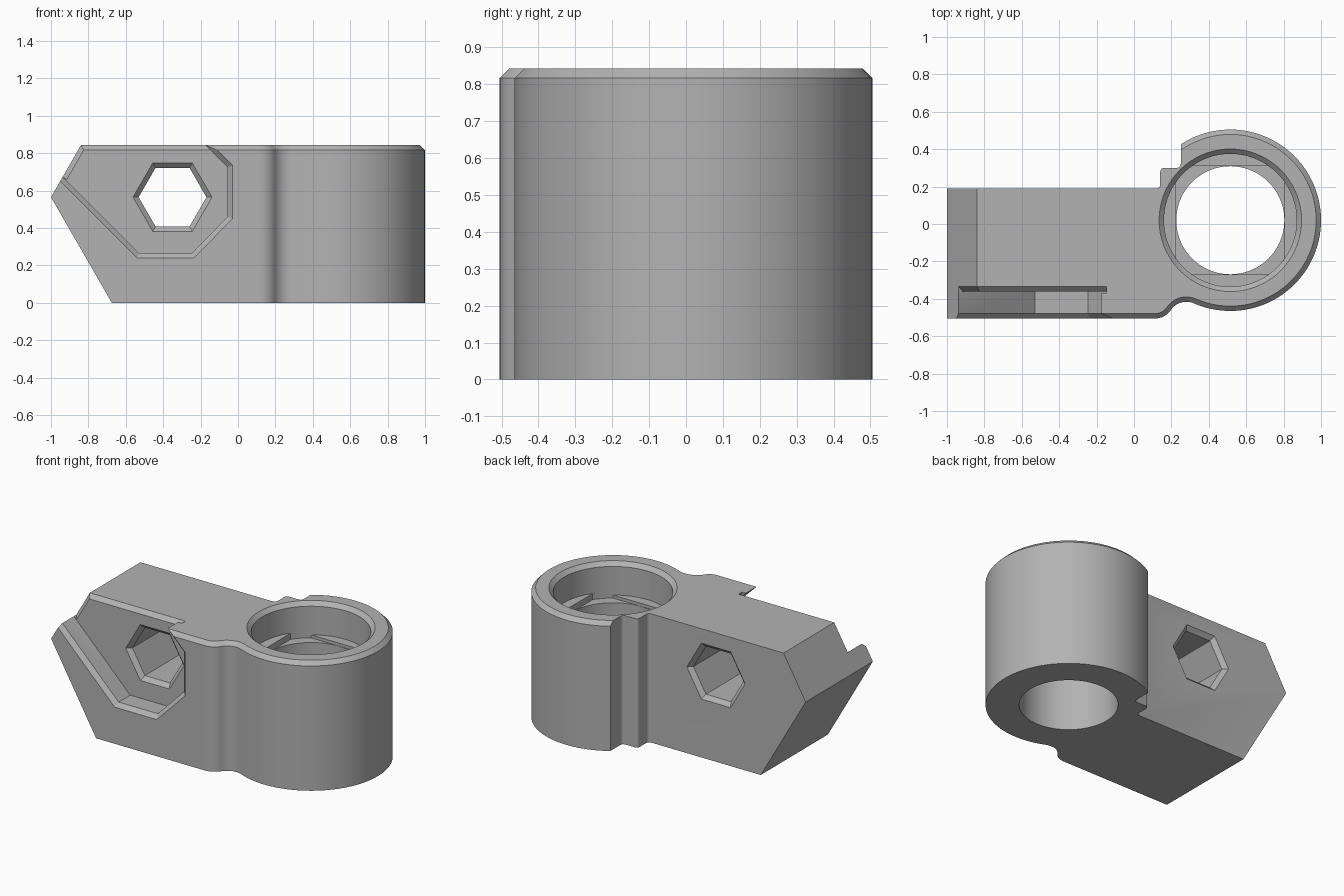
import bpy, bmesh
from math import sin, cos, pi, atan2, acos, hypot, sqrt, radians
from mathutils import Vector

if "Cube" in bpy.data.objects:
    bpy.data.objects.remove(bpy.data.objects["Cube"])

TOP, BEVEL = 0.843, 0.026            # height and edge chamfer
FRONT, BACK, FLOOR = -0.505, 0.19, -0.36
CX, CY, R = 0.515, 0.02, 0.485       # clamp ring

grey = bpy.data.materials.new("plain_grey")
grey.use_nodes = True
grey.diffuse_color = (0.45, 0.45, 0.45, 1)
grey.node_tree.nodes["Principled BSDF"].inputs["Base Color"].default_value = grey.diffuse_color


def loft(name, rings):
    """Closed solid through rings of equal point count."""
    bm = bmesh.new()
    rows = [[bm.verts.new(p) for p in ring] for ring in rings]
    n = len(rows[0])
    for a, b in zip(rows, rows[1:]):
        for i in range(n):
            j = (i + 1) % n
            bm.faces.new((a[i], a[j], b[j], b[i]))
    bm.faces.new(rows[0])
    bm.faces.new(rows[-1])
    bmesh.ops.remove_doubles(bm, verts=bm.verts, dist=1e-5)
    bmesh.ops.recalc_face_normals(bm, faces=bm.faces)
    mesh = bpy.data.meshes.new(name)
    bm.to_mesh(mesh)
    bm.free()
    mesh.materials.append(grey)
    obj = bpy.data.objects.new(name, mesh)
    bpy.context.collection.objects.link(obj)
    return obj


def arc(x, y, r, a, b, n):
    return [(x + r * cos(a + (b - a) * i / n), y + r * sin(a + (b - a) * i / n))
            for i in range(n + 1)]


def offset(poly, d):
    """Shrink a counter-clockwise polygon by d with mitred corners."""
    out = []
    for i, p in enumerate(poly):
        p = Vector(p)
        u = (p - Vector(poly[i - 1])).normalized()
        v = (Vector(poly[(i + 1) % len(poly)]) - p).normalized()
        m = Vector((-u.y, u.x)) + Vector((-v.y, v.x))
        out.append(p + m * (2 * d / m.length_squared))
    return out


def xz(poly, y):
    return [(p[0], y, p[1]) for p in poly]


def outline(d, z):
    """Plan outline; d insets the chamfered front and ring edge."""
    r = 0.1
    c2x = 0.28
    c2y = CY - sqrt((R + r) ** 2 - (CX - c2x) ** 2)
    c1y = FRONT + r
    c1x = c2x - sqrt(4 * r * r - (c1y - c2y) ** 2)
    t1 = atan2(c2y - c1y, c2x - c1x)
    t2 = atan2(CY - c2y, CX - c2x)
    step, f = 0.25, 0.02
    pts = [(-1.1, FRONT + d)]
    pts += arc(c1x, c1y, r - d, -pi / 2, t1, 8)
    pts += arc(c2x, c2y, r + d, t1 + pi, t2, 10)[1:]
    pts += arc(CX, CY, R - d, t2 - pi, acos((step - CX) / (R - d)), 64)[1:]
    # stepped rear shoulder with small rounded corners
    pts += arc(step - f, 0.30 + f, f, 0, -pi / 2, 4)
    pts += arc(0.14 + f, 0.30 - f, f, pi / 2, pi, 4)
    pts += arc(0.14 - f, BACK + f, f, 0, -pi / 2, 4)
    pts += [(-1.1, BACK)]
    return [(x, y, z) for x, y in pts]


body = loft("clamp_body", [outline(0, 0), outline(0, TOP - BEVEL), outline(BEVEL, TOP)])


def cut(cutter, op='DIFFERENCE'):
    cutter.hide_render = True
    mod = body.modifiers.new(cutter.name, 'BOOLEAN')
    mod.operation, mod.solver, mod.object = op, 'EXACT', cutter
    bpy.context.view_layer.objects.active = body
    bpy.ops.object.modifier_apply(modifier=mod.name)
    bpy.data.objects.remove(cutter)


# pointed end
side = [(-0.617, -0.1), (1.5, -0.1), (1.5, 0.943), (-0.782, 0.943), (-1, 0.565)]
cut(loft("end_profile", [xz(side, -1), xz(side, 1)]), 'INTERSECT')

# front recess with a chamfered mouth
pocket = [(-0.54, 0.24), (-0.235, 0.24), (-0.03, 0.45), (-0.03, 0.735), (-0.4, 1.105), (-1.405, 1.105)]
inner = offset(pocket, BEVEL)
cut(loft("recess", [xz(inner, FLOOR), xz(inner, FRONT + BEVEL), xz(offset(pocket, -BEVEL), FRONT - BEVEL)]))


# chamfers where the recess floor meets the top and the sloped end
def edge_chamfer(name, ends, n):
    n = Vector(n)
    rings = []
    for e in ends:
        a, b = Vector(e) - n * (BEVEL + 0.01), Vector(e) + n * 0.01
        rings.append([(a.x, FLOOR - 0.01, a.y), (b.x, FLOOR + BEVEL + 0.01, b.y), (b.x, FLOOR - 0.01, b.y)])
    cut(loft(name, rings))


edge_chamfer("top_chamfer", [(-1.1, TOP), (-0.147, TOP)], (0, 1))
edge_chamfer("slope_chamfer", [(-0.938, 0.673), (-0.782, 0.943)], (-0.866, 0.5))


# hexagonal through hole, chamfered at both mouths
def hexagon(y, apothem):
    r = apothem / cos(pi / 6)
    return [(-0.35 + r * cos(i * pi / 3), y, 0.565 + r * sin(i * pi / 3)) for i in range(6)]


A = 0.157
cut(loft("hex_hole", [hexagon(FLOOR - 0.02, A + BEVEL + 0.02), hexagon(FLOOR + BEVEL, A),
                      hexagon(BACK - BEVEL, A), hexagon(BACK + 0.02, A + BEVEL + 0.02)]))


# stepped bore: wide round seat, two flat-sided steps, narrow round hole
def bore(z, r, lx=1, ly=1):
    ring = arc(0, 0, r, 0, 2 * pi, 72)[:-1]
    return [(CX + max(-lx, min(lx, x)), CY + max(-ly, min(ly, y)), z) for x, y in ring]


W, N, S, H = 0.355, 0.29, 0.65, 0.02
cut(loft("bore", [bore(TOP + 0.02, W + BEVEL + 0.02), bore(TOP - BEVEL, W), bore(S, W),
                  bore(S, W, N), bore(S - H, W, N), bore(S - H, W, N, N),
                  bore(S - 2 * H, W, N, N), bore(S - 2 * H, N - 0.001), bore(-0.1, N - 0.001)]))

bpy.ops.object.select_all(action='DESELECT')
body.select_set(True)
bpy.context.view_layer.objects.active = body
bpy.ops.object.shade_smooth_by_angle(angle=radians(25))
